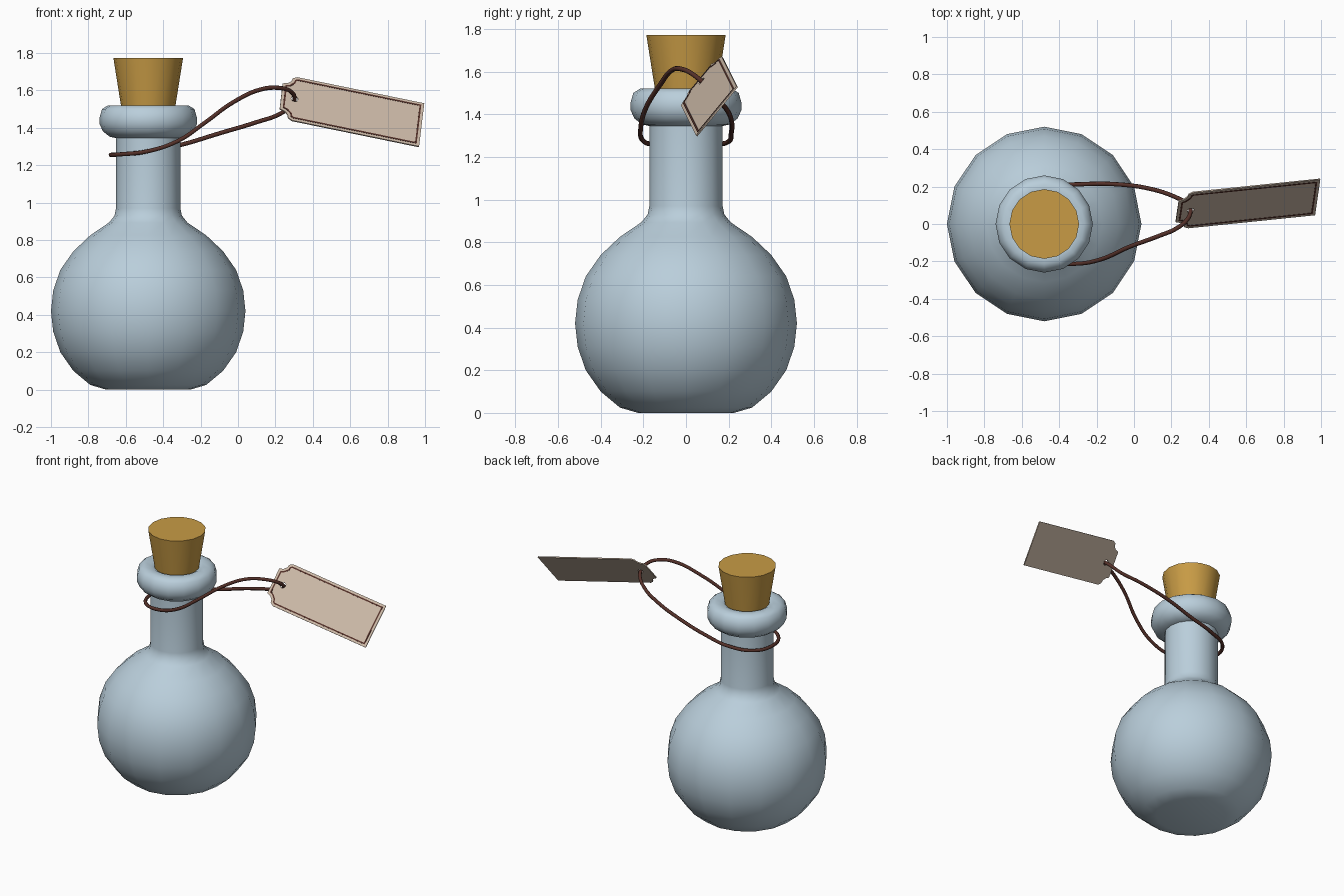
import bpy, bmesh, math
from mathutils import Vector, Matrix

if "Cube" in bpy.data.objects:
    bpy.data.objects.remove(bpy.data.objects["Cube"])


def material(name, rgb):
    m = bpy.data.materials.new(name)
    m.diffuse_color = (*rgb, 1)
    m.use_nodes = True
    m.node_tree.nodes["Principled BSDF"].inputs["Base Color"].default_value = m.diffuse_color
    return m


GLASS = material("pale blue glass", (0.49, 0.62, 0.71))
CORK = material("cork", (0.58, 0.33, 0.06))
PAPER = material("tag paper", (0.61, 0.49, 0.39))
CORD = material("dark red cord", (0.09, 0.03, 0.022))
BX = -0.48  # bottle axis


def smooth(ob, angle):
    bpy.ops.object.select_all(action='DESELECT')
    ob.select_set(True)
    bpy.context.view_layer.objects.active = ob
    bpy.ops.object.shade_smooth_by_angle(angle=math.radians(angle))


def lathe(name, profile, mat, steps=16):
    bm = bmesh.new()
    vs = [bm.verts.new((r, 0, z)) for r, z in profile]
    es = [bm.edges.new(p) for p in zip(vs, vs[1:])]
    bmesh.ops.spin(bm, geom=vs + es, cent=(0, 0, 0), axis=(0, 0, 1),
                   angle=math.tau, steps=steps)
    bmesh.ops.remove_doubles(bm, verts=bm.verts, dist=1e-4)
    bmesh.ops.recalc_face_normals(bm, faces=bm.faces)
    me = bpy.data.meshes.new(name)
    bm.to_mesh(me)
    bm.free()
    me.materials.append(mat)
    ob = bpy.data.objects.new(name, me)
    bpy.context.collection.objects.link(ob)
    ob.location.x = BX
    smooth(ob, 50)
    return ob


def to_mesh(cu, name, mat):
    cu.materials.append(mat)
    ob = bpy.data.objects.new(name, cu)
    bpy.context.collection.objects.link(ob)
    bpy.ops.object.select_all(action='DESELECT')
    ob.select_set(True)
    bpy.context.view_layer.objects.active = ob
    bpy.ops.object.convert(target='MESH')
    ob = bpy.context.view_layer.objects.active
    ob.name = name
    return ob


def plate(name, loops, half_depth, mat, matrix):
    """Flat filled plate; later loops cut holes."""
    cu = bpy.data.curves.new(name, 'CURVE')
    cu.dimensions = '2D'
    cu.fill_mode = 'BOTH'
    cu.extrude = half_depth
    for loop in loops:
        sp = cu.splines.new('POLY')
        sp.points.add(len(loop) - 1)
        for p, c in zip(sp.points, loop):
            p.co = (c[0], c[1], 0, 1)
        sp.use_cyclic_u = True
    ob = to_mesh(cu, name, mat)
    ob.matrix_world = matrix
    return ob


def inset(loop, d):
    """Mitred inward offset of a counter-clockwise loop."""
    out = []
    for i, p in enumerate(loop):
        p = Vector(p)
        a = (p - Vector(loop[i - 1])).normalized()
        b = (Vector(loop[(i + 1) % len(loop)]) - p).normalized()
        n1, n2 = Vector((-a.y, a.x)), Vector((-b.y, b.x))
        out.append(p + (n1 + n2) * d / (1 + n1.dot(n2)))
    return out


# Bottle: round belly, neck and rolled lip
lathe("bottle", [
    (0, 0), (0.225, 0), (0.31, 0.025), (0.40, 0.10), (0.47, 0.20),
    (0.508, 0.31), (0.52, 0.42), (0.508, 0.53), (0.47, 0.64), (0.40, 0.74),
    (0.31, 0.825), (0.21, 0.893), (0.18, 0.93), (0.172, 0.97), (0.172, 1.345),
    (0.205, 1.352), (0.242, 1.38), (0.26, 1.42), (0.26, 1.455), (0.247, 1.5),
    (0.215, 1.52), (0.165, 1.52), (0.14, 1.505), (0.135, 1.45)], GLASS)

# Tapered stopper
lathe("stopper", [(0, 1.42), (0.13, 1.42), (0.186, 1.772), (0, 1.772)], CORK)

# Tag frame: u along its length, v across, n out of its front
u = Vector((0.974, 0.1, -0.2)).normalized()
n = u.cross(Vector((0.09, 0.635, 0.77))).normalized()
v = n.cross(u)
origin = Vector((0.302, 0.075, 1.553))


def tag_matrix(lift):
    m = Matrix((u, v, n)).transposed().to_4x4()
    m.translation = origin + n * lift
    return m


# Tag outline with scooped corners at the tied end
scoop = [(0, 0.15), (-0.022, 0.137), (-0.028, 0.115), (-0.045, 0.098), (-0.073, 0.088)]
outline = [(0.697, -0.15), (0.697, 0.15)] + scoop + [(x, -y) for x, y in reversed(scoop)]
hole = [(0.019 * math.cos(a * math.tau / 12), 0.019 * math.sin(a * math.tau / 12))
        for a in range(12)]
plate("tag", [outline, hole], 0.004, PAPER, tag_matrix(0))
plate("tag_border_line", [inset(outline, 0.015), inset(outline, 0.024)],
      0.001, CORD, tag_matrix(0.0045))

# Cord looped round the neck and through the hole of the tag
path = [(-0.68, 0, 1.255), (-0.63, -0.135, 1.258), (-0.48, -0.2, 1.275),
        (-0.32, -0.213, 1.33), (-0.18, -0.19, 1.425), (-0.02, -0.12, 1.54),
        (0.13, -0.065, 1.607), (0.23, -0.022, 1.612), (0.285, 0.025, 1.592),
        tuple(origin), (0.288, 0.105, 1.525), (0.23, 0.14, 1.477),
        (0.1, 0.185, 1.43), (-0.1, 0.213, 1.37), (-0.3, 0.212, 1.31),
        (-0.48, 0.2, 1.272), (-0.63, 0.135, 1.258)]
cu = bpy.data.curves.new("cord", 'CURVE')
cu.dimensions = '3D'
cu.bevel_depth = 0.0115
cu.bevel_resolution = 2
cu.resolution_u = 5
sp = cu.splines.new('BEZIER')
sp.bezier_points.add(len(path) - 1)
for bp, co in zip(sp.bezier_points, path):
    bp.co = co
    bp.handle_left_type = bp.handle_right_type = 'AUTO'
sp.use_cyclic_u = True
smooth(to_mesh(cu, "cord", CORD), 60)
